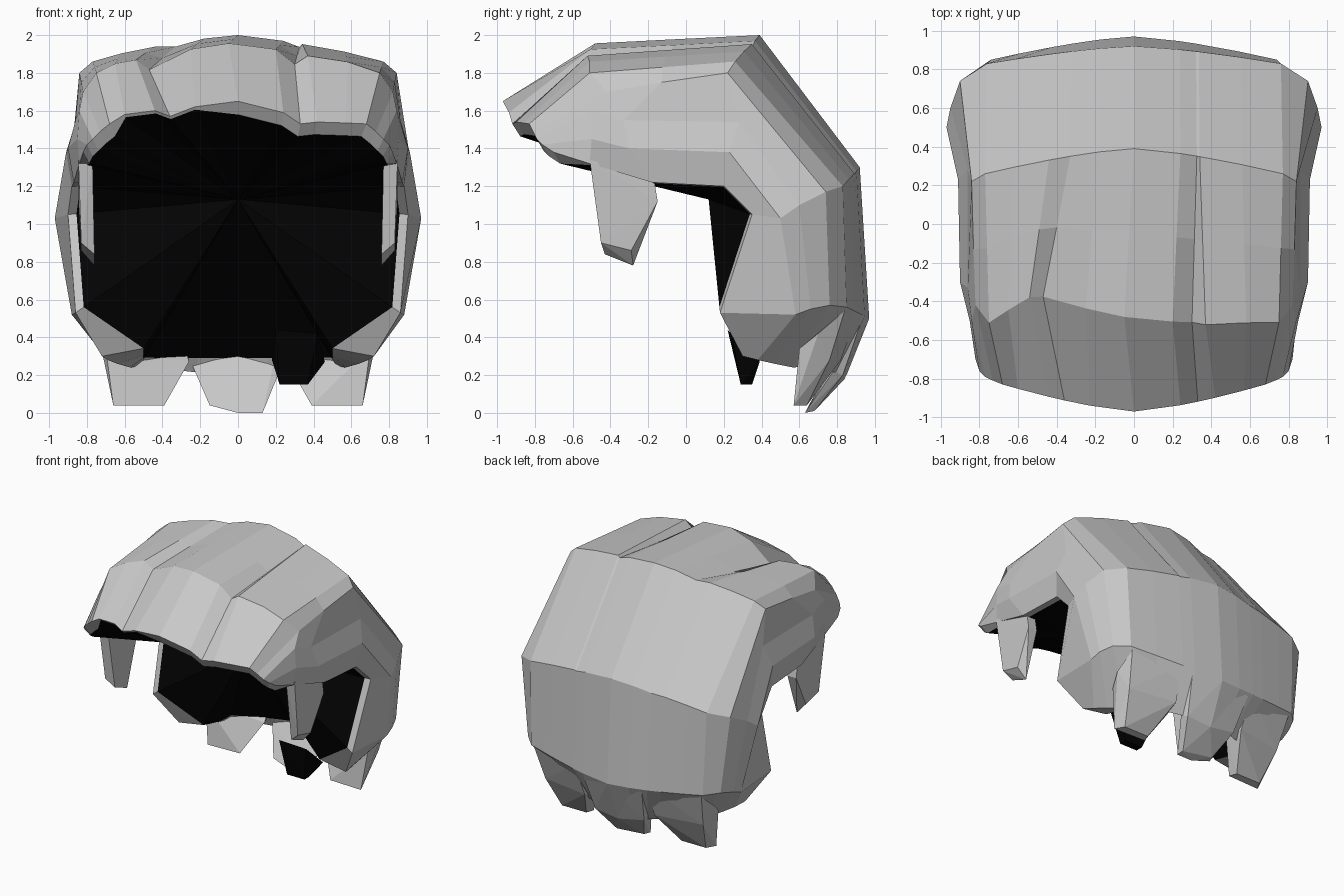
import bpy
import bmesh
from mathutils import Vector

default_cube = bpy.data.objects.get("Cube")
if default_cube:
    bpy.data.objects.remove(default_cube, do_unlink=True)


def make_material(name, value):
    material = bpy.data.materials.new(name)
    material.use_nodes = True
    color = (value, value, value, 1)
    material.diffuse_color = color
    material.node_tree.nodes["Principled BSDF"].inputs["Base Color"].default_value = color
    return material


grey = make_material("light grey hair", 0.58)
black = make_material("black lining", 0.001)


def finish(name, bm, materials):
    bmesh.ops.recalc_face_normals(bm, faces=bm.faces)
    mesh = bpy.data.meshes.new(name)
    bm.to_mesh(mesh)
    bm.free()
    for material in materials:
        mesh.materials.append(material)
    obj = bpy.data.objects.new(name, mesh)
    bpy.context.scene.collection.objects.link(obj)
    return obj


def lock(name, points, material=grey, side=1):
    """Closed faceted lock of hair around a few corner points."""
    bm = bmesh.new()
    for x, y, z in points:
        bm.verts.new((x * side, y, z))
    result = bmesh.ops.convex_hull(bm, input=bm.verts)
    bmesh.ops.delete(bm, geom=list(set(result["geom_interior"])), context="VERTS")
    finish(name, bm, [material])


# Arches from the fringe, over the crown, to the nape:
# centre, top edge, shoulder, side, bulge and rim, each on the left side
arches = [
    [(0, -.97, 1.65), (.68, -.83, 1.53), (.73, -.81, 1.49), (.77, -.79, 1.45), (.8, -.76, 1.42), (.82, -.7, 1.38)],
    [(0, -.48, 1.96), (.75, -.51, 1.8), (.82, -.42, 1.7), (.84, -.5, 1.6), (.85, -.5, 1.45), (.84, -.51, 1.32)],
    [(0, -.045, 1.98), (.76, -.125, 1.83), (.83, -.13, 1.75), (.86, -.33, 1.55), (.9, -.3, 1.4), (.87, -.18, 1.22)],
    [(0, .39, 2), (.77, .26, 1.86), (.84, .22, 1.8), (.86, .28, 1.54), (.91, .23, 1.38), (.88, .2, 1.2)],
    [(0, .92, 1.3), (.76, .83, 1.2), (.9, .74, 1.17), (.95, .6, 1.1), (.97, .5, 1.03), (.9, .35, 1.05)],
    [(0, .97, .5), (.74, .85, .56), (.83, .76, .57), (.87, .66, .55), (.88, .58, .52), (.86, .18, .53)],
    [(0, .85, .2), (.52, .65, .25), (.57, .57, .24), (.64, .47, .26), (.69, .38, .28), (.72, .3, .3)],
]

# Strand lines on the crown: x at lip, brow and crown, height step,
# lip height and how far the brow is set back
strands = [
    (-.6, -.65, -.62, .02, 1.58, .06),
    (-.44, -.54, -.44, .01, 1.6, .12),
    (-.36, -.47, -.33, -.06, 1.57, .12),
    (-.23, -.25, -.18, 0, 1.62, .05),
    (0, -.05, 0, 0, 1.65, 0),
    (.24, .2, .24, -.01, 1.59, -.02),
    (.33, .3, .325, -.07, 1.53, -.02),
    (.42, .37, .34, -.01, 1.54, -.03),
    (.57, .58, .56, .01, 1.535, -.01),
]
step_strength = [0, 1, .65, .3, .1, 0, 0]
set_back = [0, 1, .5, 0, 0, 0, 0]


def arch_points(row, arch):
    center, edge, *side = [Vector(p) for p in arch]
    crown = []
    for lip_x, brow_x, crown_x, step, lip_z, back in strands:
        x = (lip_x, brow_x, (brow_x + crown_x) / 2, crown_x)[min(row, 3)]
        if row > 3:
            x *= edge.x / .77
        point = center.lerp(edge, abs(x / edge.x) ** 1.4)
        point.x = x
        point.y += back * set_back[row]
        point.z = point.z + step * step_strength[row] if row else lip_z
        crown.append(point)
    flank = [edge] + side
    mirrored = [Vector((-p.x, p.y, p.z)) for p in reversed(flank)]
    return mirrored + crown + flank


# Outer hair shell, one band of faces between neighbouring arches
bm = bmesh.new()
rows = [[bm.verts.new(p) for p in arch_points(i, a)] for i, a in enumerate(arches)]
for lower, upper in zip(rows, rows[1:]):
    for i in range(len(lower) - 1):
        bm.faces.new((lower[i], lower[i + 1], upper[i + 1], upper[i]))

# Rim turned inward, deeper on the left half and corners of the fringe and
# under the nape, then a black lining drawn to one point
rim = [e for e in bm.edges if e.is_boundary]
apex_at = Vector((0, .12, 1.13))
result = bmesh.ops.extrude_edge_only(bm, edges=rim)
inner = [g for g in result["geom"] if isinstance(g, bmesh.types.BMVert)]
for v in inner:
    if v.co.y < -.6:
        deep = v.co.x > -.01 or v.co.x < -.64
        v.co = v.co.lerp(apex_at, .04 if deep else .01)
        v.co.z -= .05 if deep else .01
    else:
        v.co = v.co.lerp(apex_at, .05)
        if v.co.z < .4:
            v.co.x = max(-.5, min(.5, v.co.x))
            v.co.z = max(v.co.z, .29)
apex = bm.verts.new(apex_at)
for e in [e for e in bm.edges if e.is_boundary]:
    face = bm.faces.new((e.verts[0], e.verts[1], apex))
    face.material_index = 1
finish("hair_shell", bm, [grey, black])

# Sideburns and outer nape locks
for label, side in (("left", 1), ("right", -1)):
    sideburn = [(x, y, z) for x in (.77, .845) for y, z in ((-.51, 1.34), (-.17, 1.24), (-.15, 1.12))]
    sideburn += [(.76, -.43, .84), (.76, -.28, .78), (.83, -.45, .9), (.83, -.29, .86)]
    lock(label + "_sideburn", sideburn, side=side)
    nape = [(.72, .84, .54), (.32, .91, .53), (.7, .6, .34), (.26, .7, .27), (.74, .7, .42),
            (.68, .76, .28), (.3, .82, .28), (.66, .57, .04), (.39, .58, .04),
            (.62, .64, .04), (.41, .64, .04)]
    lock(label + "_nape_lock", nape, side=side)

# Middle nape lock
lock("middle_nape_lock", [(-.27, .93, .49), (.24, .93, .49), (-.25, .78, .27), (.22, .78, .22),
                          (0, .97, .5), (0, .82, .2), (-.22, .83, .22), (.2, .83, .2),
                          (0, .84, .18), (-.15, .65, .04), (-.13, .7, .04),
                          (0, .63, 0), (.13, .63, 0), (.12, .68, .01)])

# Small dark lock under the lining
lock("inner_lock", [(.2, .22, .44), (.42, .24, .42), (.18, .39, .28), (.46, .39, .27),
                    (.22, .29, .15), (.37, .29, .15), (.22, .35, .15), (.37, .35, .15)], black)
